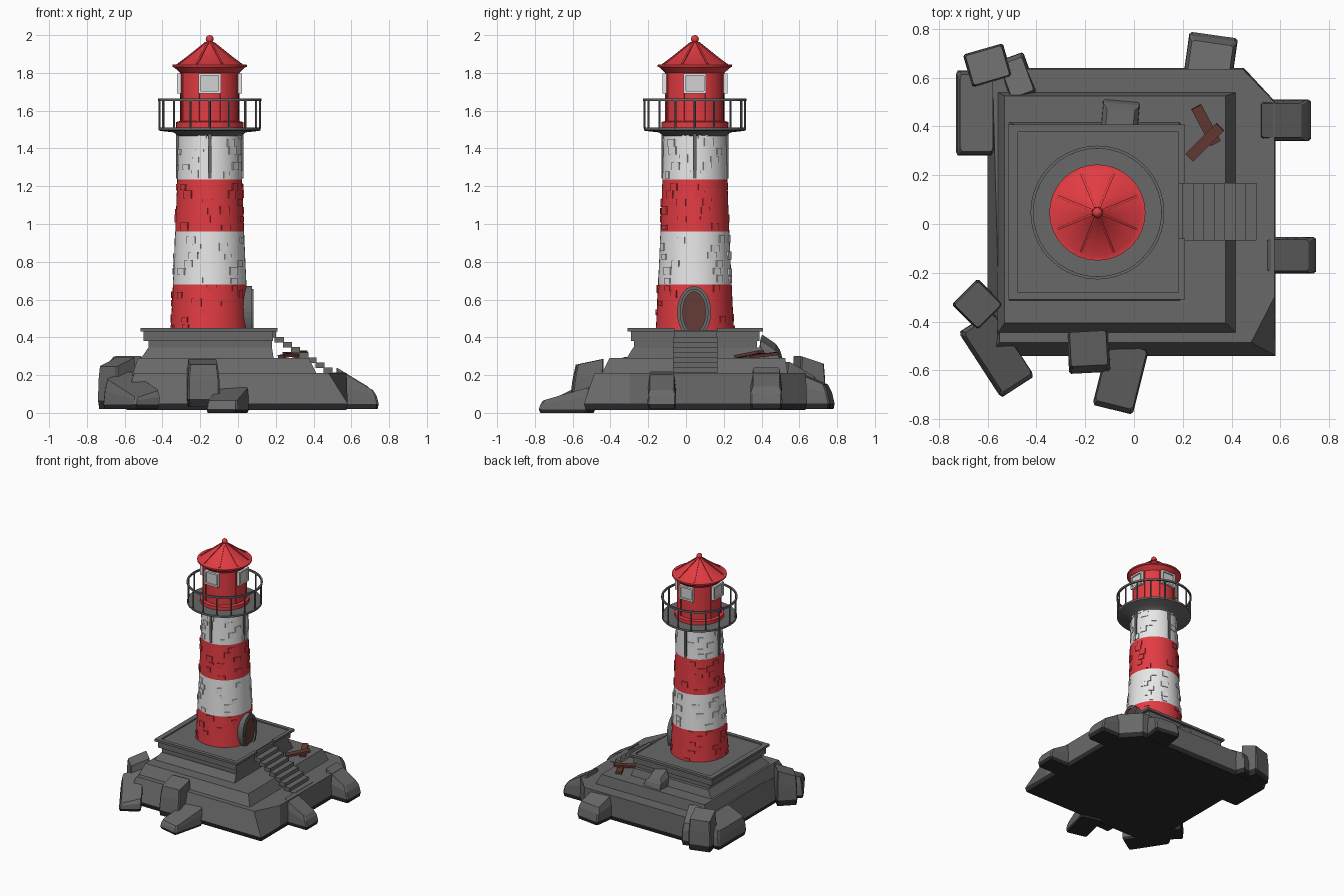
import bpy, bmesh, math, random
from mathutils import Matrix, Vector

if "Cube" in bpy.data.objects:
    bpy.data.objects.remove(bpy.data.objects["Cube"])

random.seed(4)
CX, CY = -0.15, 0.047          # tower axis
PI = math.pi


def mat(name, *c):
    m = bpy.data.materials.new(name)
    m.diffuse_color = (*c, 1)
    m.use_nodes = True
    m.node_tree.nodes["Principled BSDF"].inputs["Base Color"].default_value = m.diffuse_color
    return m


RED = mat("red_paint", 0.76, 0.045, 0.055)
WHITE = mat("white_paint", 0.83, 0.83, 0.83)
ROCK = mat("rock_grey", 0.14, 0.14, 0.14)
WET = mat("wet_rock_dark", 0.025, 0.025, 0.025)
WOOD = mat("brown_wood", 0.13, 0.043, 0.035)
GLASS = mat("pale_glass", 0.65, 0.65, 0.65)


def finish(name, bm, *mats, smooth=False):
    bmesh.ops.recalc_face_normals(bm, faces=bm.faces)
    me = bpy.data.meshes.new(name)
    bm.to_mesh(me)
    bm.free()
    ob = bpy.data.objects.new(name, me)
    bpy.context.collection.objects.link(ob)
    for m in mats:
        me.materials.append(m)
    if smooth:
        bpy.context.view_layer.objects.active = ob
        ob.select_set(True)
        bpy.ops.object.shade_smooth_by_angle(angle=math.radians(35))
        ob.select_set(False)
    return ob


def loft(bm, rings, closed=False):
    """Skin equal-length point rings; cap the ends unless closed into a loop."""
    vs = [[bm.verts.new(p) for p in r] for r in rings]
    n = len(vs[0])
    pairs = list(zip(vs, vs[1:])) + ([(vs[-1], vs[0])] if closed else [])
    for a, b in pairs:
        for i in range(n):
            bm.faces.new((a[i], a[(i + 1) % n], b[(i + 1) % n], b[i]))
    if not closed:
        bm.faces.new(vs[0])
        bm.faces.new(vs[-1])


def wet_foot(bm, z0):
    """Dark waterline: every face touching the lowest ring."""
    for f in bm.faces:
        f.material_index = int(min(v.co.z for v in f.verts) < z0 + .001)


def ring(r, z, n):
    return [(CX + r * math.cos(2 * PI * i / n), CY + r * math.sin(2 * PI * i / n), z) for i in range(n)]


def turned(name, prof, m, n=32, closed=False):
    bm = bmesh.new()
    loft(bm, [ring(r, z, n) for r, z in prof], closed)
    return finish(name, bm, m, smooth=True)


def add_box(bm, lo, hi, M=Matrix()):
    c = [(a + b) / 2 for a, b in zip(lo, hi)]
    s = [b - a for a, b in zip(lo, hi)]
    bmesh.ops.create_cube(bm, size=1, matrix=M @ Matrix.Translation(c) @ Matrix.Diagonal((*s, 1)))


def boxes(name, m, *pairs):
    bm = bmesh.new()
    for lo, hi in pairs:
        add_box(bm, lo, hi)
    return finish(name, bm, m)


def around(a):
    """Frame on the tower axis whose local x points outwards at angle a."""
    return Matrix.Translation((CX, CY, 0)) @ Matrix.Rotation(a, 4, 'Z')


# ---- rock base ----
def slab(name, bottom, top, z, wet=False):
    bm = bmesh.new()
    cx, cy = (sum(p[k] for p in bottom) / len(bottom) for k in (0, 1))
    low = [(cx + (x - cx) * .985, cy + (y - cy) * .985, z[0]) for x, y in bottom]
    loft(bm, [low, [(x, y, z[1]) for x, y in bottom], [(x, y, z[2]) for x, y in top]])
    if wet:
        wet_foot(bm, z[0])
    finish(name, bm, ROCK, WET)


def rect(x0, x1, y0, y1):
    return [(x0, y0), (x1, y0), (x1, y1), (x0, y1)]


slab("rock_base_lower",
     [(-.6, -.54), (.58, -.54), (.58, -.3), (.58, .5), (.45, .64), (-.6, .64)],
     [(-.55, -.485), (.48, -.485), (.575, -.3), (.575, .5), (.445, .635), (-.58, .635)], (.015, .05, .21), True)
slab("rock_base_upper", rect(-.56, .42, -.45, .54), rect(-.53, .375, -.405, .525), (.19, .2, .29))
slab("rock_shelf", rect(-.52, .19, -.32, .42), rect(-.475, .18, -.28, .40), (.27, .28, .345))


def boulder(name, cx, cy, w, d, deg, z0, z1, tx=0, ty=0, s=.8, dx=0, dy=0):
    """Chamfered block; tx, ty tilt the top, dx, dy shift it."""
    bm = bmesh.new()
    shape = [(-.5, -.45), (-.45, -.5), (.45, -.5), (.5, -.45), (.5, .45), (.45, .5), (-.45, .5), (-.5, .45)]
    M = Matrix.Translation((cx, cy, 0)) @ Matrix.Rotation(math.radians(deg), 4, 'Z')
    h = z1 - z0
    rings = []
    for f, k in ((0, .94), (.18, 1), (.65, .98), (1, s)):
        g = max(0, f - .18) / .82
        rings.append([M @ Vector((x * w * k + dx * g, y * d * k + dy * g,
                                  z0 + h * f + g * (tx * x + ty * y))) for x, y in shape])
    loft(bm, rings)
    if z0 < .1:
        wet_foot(bm, z0)
    finish(name, bm, ROCK, WET)


boulder("boulder_back_left", -.60, .65, .17, .14, 16, .02, .28, ty=-.04, s=.9)
boulder("boulder_back_left_small", -.48, .60, .12, .18, 20, .02, .23, ty=-.08)
boulder("boulder_left", -.655, .455, .15, .35, 0, .02, .19, tx=.06, s=.9, dx=.01)
boulder("boulder_front_left", -.64, -.33, .15, .15, 45, .02, .27, tx=.05, s=.9)
boulder("boulder_front_left_long", -.565, -.535, .32, .16, -57, .02, .15, tx=-.1, ty=.04, s=.9, dy=.01)
boulder("boulder_front_tall", -.185, -.53, .17, .16, 3, .03, .27, ty=.03, s=.88, dy=.02)
boulder("boulder_front_low", -.055, -.63, .17, .27, -14, 0, .1, ty=.07, s=.92, dy=.01)
boulder("boulder_right_back", .625, .425, .2, .17, 0, .02, .19, tx=-.1, s=.82, dx=-.02)
boulder("boulder_right_front", .645, -.128, .2, .15, 0, .02, .17, tx=-.1, s=.85, dx=-.015)
boulder("boulder_back", .315, .69, .2, .17, -8, .02, .18, ty=-.06, s=.85, dy=-.02)
boulder("boulder_on_shelf", -.055, .455, .15, .1, -5, .27, .375, ty=-.05, tx=-.03, s=.75, dy=-.02)

# ---- terrace ----
boxes("terrace_foot", ROCK, ((-.475, -.275, .3), (.18, .375, .385)))
boxes("terrace_block", ROCK, ((-.5, -.29, .38), (.185, .39, .44)))
boxes("terrace_rim", ROCK,
      ((-.515, -.31, .432), (.21, -.28, .45)), ((-.515, .378, .432), (.21, .407, .45)),
      ((-.515, -.28, .432), (-.475, .378, .45)),
      ((.183, -.28, .432), (.21, -.06, .45)), ((.183, .165, .432), (.21, .378, .45)))
boxes("stairs", ROCK, *[((.194 + .043 * i, -.068, .372 - .027 * i), (.243 + .043 * i, .168, .402 - .027 * i))
                        for i in range(8)], ((.17, -.06, .4), (.2, .165, .43)))

# ---- loose planks ----
bm = bmesh.new()
for x, y, z, l, yaw, tilt in ((.29, .335, .31, .18, 45, -8), (.295, .405, .305, .17, -62, 6)):
    M = (Matrix.Translation((x, y, z)) @ Matrix.Rotation(math.radians(yaw), 4, 'Z')
         @ Matrix.Rotation(math.radians(tilt), 4, 'Y'))
    add_box(bm, (-l / 2, -.023, -.008), (l / 2, .023, .008), M)
finish("loose_planks", bm, WOOD)

# ---- striped tower ----
BANDS = [(.43, .68, RED), (.68, .96, WHITE), (.96, 1.235, RED), (1.235, 1.5, WHITE)]


def tower_r(z):
    return .165 + .042 * ((1.5 - z) / 1.07) ** 1.3


for k, (z0, z1, m) in enumerate(BANDS):
    turned(f"tower_band_{k + 1}", [(tower_r(z0), z0), (tower_r((z0 + z1) / 2), (z0 + z1) / 2),
                                   (tower_r(z1), z1)], m, 48)
    # raised bricks scattered in rows over the band
    bm = bmesh.new()
    for row in range(6):
        for j in range(5):
            a = 2 * PI * (j + random.uniform(0, .8)) / 5
            h = random.choice((.028, .036, .042))
            z = z0 + .005 + row * .042 + random.uniform(0, .006)
            z = min(z, z1 - h - .004)
            if k == 0 and abs(math.atan2(math.sin(a), math.cos(a))) < .6:
                continue
            w, r = random.uniform(.018, .028), tower_r(z + h / 2)
            add_box(bm, (r - .015, -w, z), (r + .005, w, z + h), around(a))
    finish(f"raised_bricks_{k + 1}", bm, m)

# ---- arched door facing +x ----
YC, ZC = .043, .533


def oval(x, ry, rz):
    return [(x, YC + ry * math.cos(2 * PI * i / 28), ZC + rz * math.sin(2 * PI * i / 28)) for i in range(28)]


for nm, o, i, x1 in (("door_frame_outer", (.09, .138), (.074, .122), .075),
                     ("door_frame_inner", (.076, .124), (.06, .108), .083)):
    bm = bmesh.new()
    loft(bm, [oval(-.02, *o), oval(x1, *o), oval(x1, *i), oval(-.02, *i)], closed=True)
    finish(nm, bm, ROCK)
bm = bmesh.new()
loft(bm, [oval(0, .062, .11), oval(.072, .062, .11)])
finish("door", bm, WOOD)

# ---- gallery ----
turned("gallery_floor", [(.165, 1.465), (.19, 1.485), (.262, 1.493), (.27, 1.497), (.27, 1.512), (.15, 1.512)], ROCK, 40)
turned("gallery_handrail", [(.262, 1.65), (.274, 1.65), (.274, 1.664), (.262, 1.664)], ROCK, 40, True)
bm = bmesh.new()
for i in range(16):
    bmesh.ops.create_cone(bm, cap_ends=True, segments=6, radius1=.006, radius2=.006, depth=.15,
                          matrix=around(2 * PI * i / 16) @ Matrix.Translation((.266, 0, 1.58)))
finish("gallery_posts", bm, ROCK)
bm = bmesh.new()
for i in range(4):
    add_box(bm, (.15, -.009, 1.24), (.178, .009, 1.49), around(i * PI / 2))
finish("gallery_brackets", bm, ROCK)

# ---- lantern room ----
turned("lantern_wall", [(.178, 1.51), (.178, 1.54), (.157, 1.545), (.157, 1.80), (.19, 1.832)], RED, 32)
bm = bmesh.new()
for i in range(8):
    add_box(bm, (.15, -.006, 1.54), (.162, .006, 1.80), around((i + .5) * PI / 4))
finish("lantern_ribs", bm, RED)
fr, pn = bmesh.new(), bmesh.new()
for i in range(4):
    M = around(i * PI / 2)
    for lo, hi in (((-.06, 1.69), (.06, 1.703)), ((-.06, 1.785), (.06, 1.798)),
                   ((-.06, 1.69), (-.047, 1.798)), ((.047, 1.69), (.06, 1.798))):
        add_box(fr, (.135, *lo), (.172, *hi), M)
    add_box(pn, (.14, -.05, 1.7), (.162, .05, 1.79), M)
finish("window_frames", fr, WHITE)
finish("window_panes", pn, GLASS)

# ---- roof ----
turned("roof", [(.18, 1.826), (.197, 1.832), (.197, 1.843), (.176, 1.845), (.018, 1.962), (.012, 1.97)], RED, 32)
bm = bmesh.new()
slope = math.atan2(.117, .158)
for i in range(8):
    M = around((i + .5) * PI / 4) @ Matrix.Translation((.097, 0, 1.9035)) @ Matrix.Rotation(slope, 4, 'Y')
    add_box(bm, (-.096, -.005, -.006), (.096, .005, .005), M)
finish("roof_ribs", bm, RED)
bm = bmesh.new()
bmesh.ops.create_uvsphere(bm, u_segments=16, v_segments=10, radius=.021,
                          matrix=Matrix.Translation((CX, CY, 1.979)))
finish("roof_ball", bm, RED, smooth=True)
